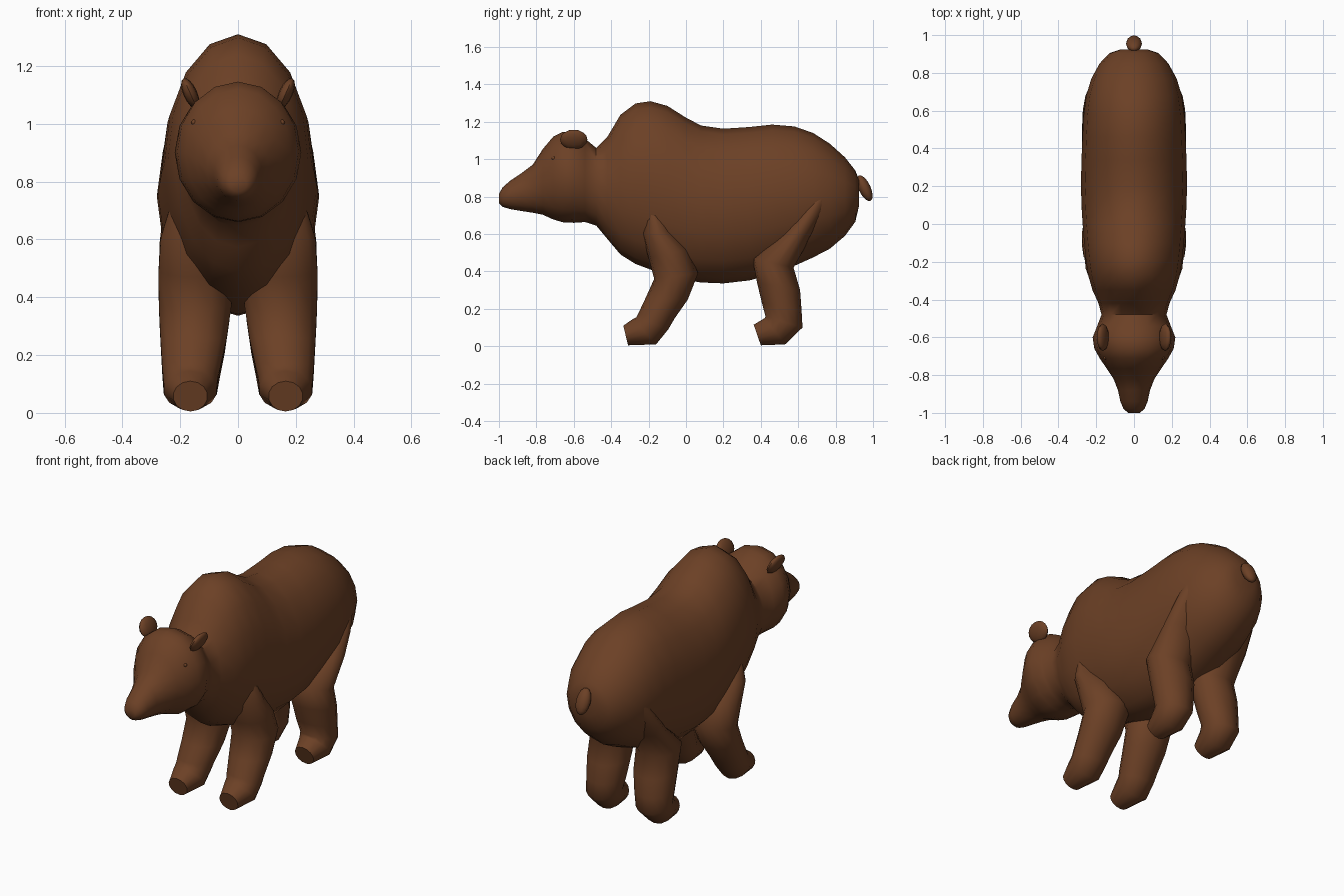
import bpy, bmesh, math
from mathutils import Vector, Matrix

fur = bpy.data.materials.new("brown_fur")
fur.diffuse_color = (0.15, 0.052, 0.019, 1)


def finish(name, bm, angle=60):
    bmesh.ops.recalc_face_normals(bm, faces=bm.faces)
    me = bpy.data.meshes.new(name)
    bm.to_mesh(me)
    bm.free()
    ob = bpy.data.objects.new(name, me)
    bpy.context.collection.objects.link(ob)
    me.materials.append(fur)
    bpy.ops.object.select_all(action='DESELECT')
    ob.select_set(True)
    bpy.context.view_layer.objects.active = ob
    bpy.ops.object.shade_smooth_by_angle(angle=math.radians(angle))
    return ob


def loft(name, sections, sides):
    """Skin elliptical rings; each section is (point a, point b, half width) in the x = cx plane."""
    bm = bmesh.new()
    rings = []
    for a, b, half in sections:
        mid, arm = (a + b) / 2, (a - b) / 2
        rings.append([bm.verts.new(mid + arm * math.cos(t) + Vector((half * math.sin(t), 0, 0)))
                      for t in (2 * math.pi * i / sides for i in range(sides))])
    for r, s in zip(rings, rings[1:]):
        for i in range(sides):
            j = (i + 1) % sides
            bm.faces.new((r[i], r[j], s[j], s[i]))
    bm.faces.new(rings[0])
    bm.faces.new(rings[-1])
    return finish(name, bm)


def blob(name, centre, radii, rot=(0, 0, 0), u=12, v=8):
    bm = bmesh.new()
    bmesh.ops.create_uvsphere(bm, u_segments=u, v_segments=v, radius=1)
    m = Matrix.Translation(centre)
    for axis, ang in zip("XYZ", rot):
        m = m @ Matrix.Rotation(math.radians(ang), 4, axis)
    bmesh.ops.transform(bm, matrix=m @ Matrix.Diagonal((*radii, 1)), verts=bm.verts)
    return finish(name, bm)


# Head and torso: y, top z, bottom z, half width
spine = [
    (-1.0, .815, .765, .03), (-.98, .85, .745, .055), (-.94, .885, .733, .072),
    (-.88, .925, .723, .085), (-.82, .97, .714, .108), (-.765, 1.055, .703, .145),
    (-.71, 1.12, .678, .182), (-.66, 1.146, .663, .21), (-.60, 1.142, .66, .219),
    (-.54, 1.11, .664, .195), (-.48, 1.06, .645, .172), (-.42, 1.12, .573, .188),
    (-.35, 1.238, .49, .22), (-.27, 1.298, .44, .243), (-.19, 1.31, .41, .255),
    (-.10, 1.285, .38, .264), (0, 1.222, .353, .272), (.08, 1.18, .341, .277),
    (.20, 1.163, .336, .281), (.34, 1.172, .352, .278), (.46, 1.185, .385, .273),
    (.58, 1.175, .43, .266), (.68, 1.14, .475, .253), (.77, 1.082, .522, .226),
    (.85, 1.01, .59, .182), (.905, .94, .665, .13), (.925, .89, .75, .07),
]
loft("body", [(Vector((0, y, t)), Vector((0, y, b)), w) for y, t, b, w in spine], 16)

# Legs: front y, z, back y, z, centre x, half width
front_leg = [
    (-.22, .71, -.14, .73, .145, .09), (-.235, .60, -.075, .615, .147, .123),
    (-.20, .47, .01, .52, .147, .131), (-.17, .36, .065, .39, .148, .129),
    (-.215, .26, .01, .25, .154, .117), (-.255, .175, -.06, .15, .161, .104),
    (-.265, .155, -.095, .09, .164, .098), (-.285, .145, -.16, .01, .165, .093),
    (-.335, .11, -.31, .005, .165, .06),
]
hind_leg = [
    (.67, .82, .76, .76, .14, .10), (.60, .72, .73, .69, .145, .115),
    (.51, .60, .665, .58, .147, .127), (.355, .47, .575, .42, .149, .13),
    (.38, .34, .61, .30, .151, .124), (.405, .235, .618, .19, .156, .113),
    (.425, .16, .623, .10, .162, .102), (.42, .15, .53, .01, .165, .094),
    (.362, .115, .40, .005, .165, .06),
]
for side, s in (("right", 1), ("left", -1)):
    for name, leg in (("front_leg", front_leg), ("hind_leg", hind_leg)):
        loft(f"{name}_{side}",
             [(Vector((s * x, fy, fz)), Vector((s * x, by, bz)), w)
              for fy, fz, by, bz, x, w in leg], 14)
    # Ears lean outward; eyes barely stand out of the head
    blob(f"ear_{side}", (s * .165, -.6, 1.105), (.024, .073, .057), (0, s * 24, 0))
    blob(f"eye_{side}", (s * .152, -.708, 1.005), (.01, .01, .01), u=8, v=6)

# Tail hangs back and down
blob("tail", (0, .955, .845), (.042, .032, .075), (25, 0, 0))
